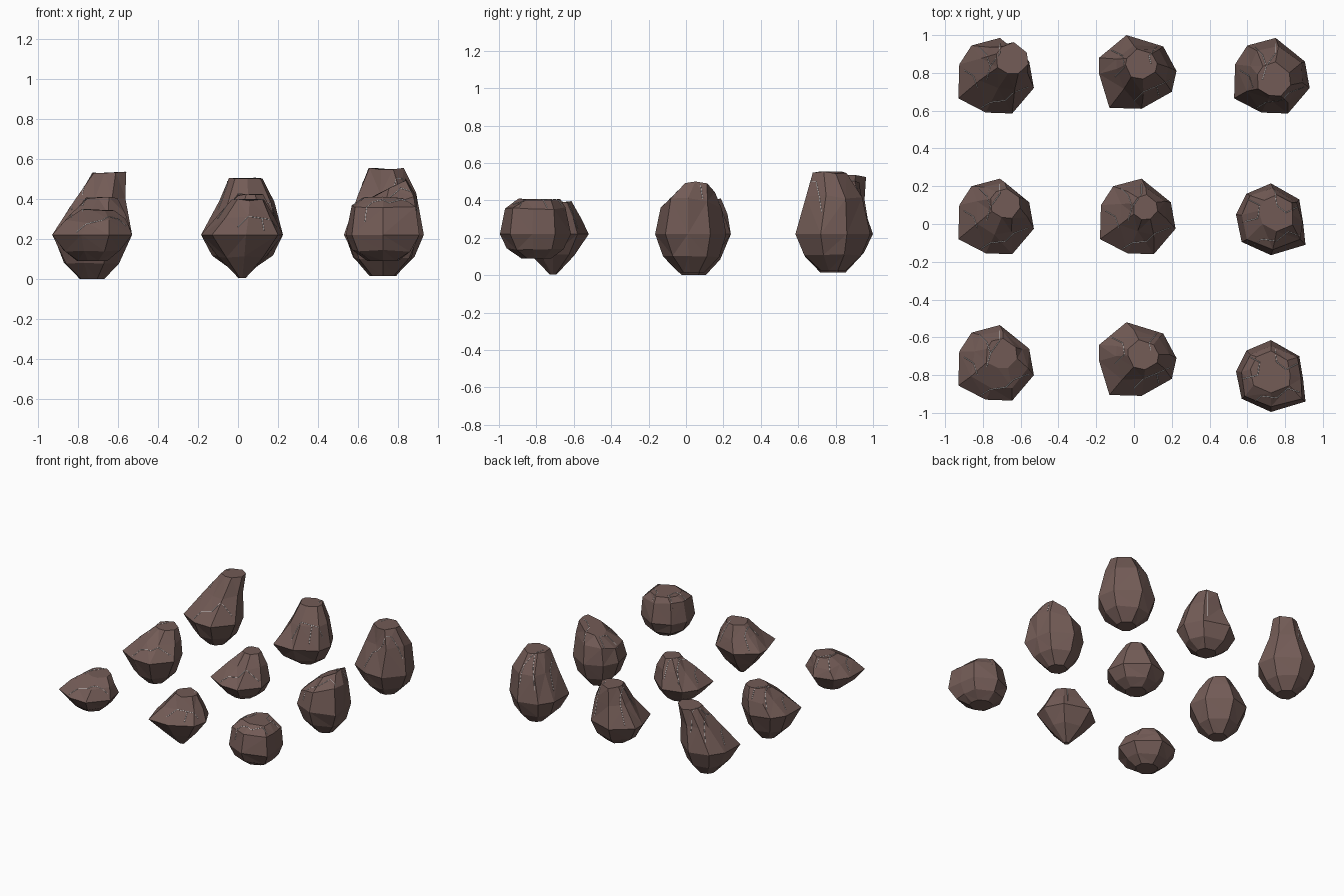
import bpy, bmesh, random
from mathutils import Vector
from mathutils.bvhtree import BVHTree

if "Cube" in bpy.data.objects:
    bpy.data.objects.remove(bpy.data.objects["Cube"])

random.seed(4)


def material(name, color):
    m = bpy.data.materials.new(name)
    m.diffuse_color = (*color, 1)
    m.use_nodes = True
    m.node_tree.nodes["Principled BSDF"].inputs["Base Color"].default_value = m.diffuse_color
    return m


STONE = material("stone", (0.17, 0.105, 0.093))
VEIN = material("vein", (0.55, 0.55, 0.54))
RIM_Z = 0.22

# Three rim outlines, seen from above
OUTLINES = {
    "A": [(.02, .20), (-.13, .16), (-.195, .06), (-.20, -.12),
          (-.055, -.195), (.085, -.20), (.20, -.065), (.175, .075)],
    "B": [(-.06, .19), (-.205, .07), (-.205, -.015), (-.15, -.195),
          (.02, -.20), (.18, -.11), (.205, .0), (.135, .13)],
    "C": [(0, .185), (-.13, .13), (-.185, .02), (-.155, -.125),
          (0, -.195), (.183, -.14), (.17, -.02), (.15, .10)],
}

# Crack paths shared by the rocks of one outline, seen from above
CRACKS = {
    "A": [[(-.09, .15), (-.05, .11), (-.03, .05), (-.05, -.02)],
          [(-.03, .05), (.02, .12), (.02, .17)],
          [(.17, -.06), (.09, -.09), (.05, -.13), (-.03, -.14), (-.08, -.17)],
          [(-.17, .03), (-.12, .0), (-.10, -.06)]],
    "B": [[(-.14, .11), (-.08, .08), (-.07, .02), (-.12, -.03)],
          [(.17, -.05), (.10, -.08), (.03, -.11), (-.02, -.16)],
          [(.10, -.08), (.11, -.13)],
          [(.10, .13), (.06, .08), (.07, .04)]],
    "C": [[(-.12, .10), (-.06, .07), (-.07, .0), (-.15, -.02)],
          [(.14, .06), (.08, .03), (.03, .07), (.02, .15)],
          [(.15, -.09), (.09, -.07), (.03, -.12), (-.05, -.11), (-.10, -.15)]],
}


def ring(bm, outline, center, offset, scale, z, roundness=0.0, tilt=0.0, jitter=0.0):
    """One horizontal cross-section of a rock."""
    verts = []
    for x, y in outline:
        p = Vector((x, y))
        p = p.lerp(p.normalized() * 0.19, roundness) * scale
        p *= 1 + random.uniform(-jitter, jitter)
        h = z + tilt * p.x + random.uniform(-jitter, jitter) * 0.12
        verts.append(bm.verts.new((center[0] + offset[0] + p.x,
                                   center[1] + offset[1] + p.y, h)))
    return verts


def rock(name, kind, center, mid, top, low, base, tilt=0.0):
    """mid/top = (z, scale, dx, dy), low/base = (z, scale)."""
    outline = OUTLINES[kind]
    bm = bmesh.new()
    rings = [
        ring(bm, outline, center, (0, 0), base[1], base[0], 0.9),
        ring(bm, outline, center, (0, 0), low[1], low[0], 0.6, 0, 0.04),
        ring(bm, outline, center, (0, 0), 1.0, RIM_Z),
        ring(bm, outline, center, mid[2:], mid[1], mid[0], 0.3, tilt * 0.4, 0.10),
        ring(bm, outline, center, top[2:], top[1], top[0], 0.4, tilt, 0.05),
    ]
    n = len(outline)
    for a, b in zip(rings, rings[1:]):
        for i in range(n):
            j = (i + 1) % n
            bm.faces.new((a[i], a[j], b[j], b[i]))
    bm.faces.new(rings[-1])
    bm.faces.new(rings[0][::-1])
    bmesh.ops.recalc_face_normals(bm, faces=bm.faces)
    bmesh.ops.triangulate(bm, faces=[f for f in bm.faces if len(f.verts) == 4])
    tree = BVHTree.FromBMesh(bm)
    me = bpy.data.meshes.new(name)
    bm.to_mesh(me)
    bm.free()
    me.materials.append(STONE)
    bpy.context.collection.objects.link(bpy.data.objects.new(name, me))
    veins(name + "_veins", CRACKS[kind], center, tree)


def veins(name, paths, center, tree):
    """Thin pale lines dropped onto the rock from above."""
    cu = bpy.data.curves.new(name, "CURVE")
    cu.dimensions = "3D"
    cu.bevel_depth = 0.0022
    cu.bevel_resolution = 0
    cu.materials.append(VEIN)
    for path in paths:
        pts = []
        for a, b in zip(path, path[1:]):
            for k in range(6):
                p = Vector(a).lerp(Vector(b), k / 5)
                hit = tree.ray_cast(Vector((center[0] + p.x, center[1] + p.y, 2)),
                                    Vector((0, 0, -1)))[0]
                if hit and (k or not pts):
                    pts.append(hit)
        sp = cu.splines.new("POLY")
        sp.points.add(len(pts) - 1)
        for q, p in zip(sp.points, pts):
            q.co = (*p, 1)
    bpy.context.collection.objects.link(bpy.data.objects.new(name, cu))


# Back row: tall rocks
rock("rock_back_left", "A", (-.73, .785), (.40, .64, .045, .055), (.53, .43, .085, .09),
     (.10, .76), (.015, .36))
rock("rock_back_middle", "B", (.02, .81), (.38, .68, .015, .02), (.50, .41, .02, .04),
     (.12, .78), (.06, .38))
rock("rock_back_right", "A", (.73, .785), (.42, .74, .02, .01), (.55, .46, .01, -.02),
     (.11, .80), (.025, .36))

# Middle row
rock("rock_middle_left", "A", (-.73, .04), (.32, .68, .03, .04), (.405, .40, .05, .07),
     (.08, .74), (.0, .34))
rock("rock_centre", "A", (.02, .04), (.34, .62, .03, .03), (.42, .34, .04, .05),
     (.14, .76), (.09, .40))
rock("rock_middle_right", "C", (.725, .03), (.37, .86, .01, .0), (.45, .50, .03, .03),
     (.10, .78), (.015, .36), tilt=0.55)

# Front row: low rocks
rock("rock_front_left", "A", (-.73, -.735), (.29, .74, .02, .02), (.345, .42, .03, .05),
     (.14, .76), (.09, .42))
rock("rock_front_middle", "B", (.02, -.71), (.31, .68, .02, .02), (.395, .40, .03, .02),
     (.11, .62), (.005, .10))
rock("rock_front_right", "C", (.725, -.80), (.36, .90, .0, .0), (.405, .58, .0, .02),
     (.14, .80), (.09, .42))
